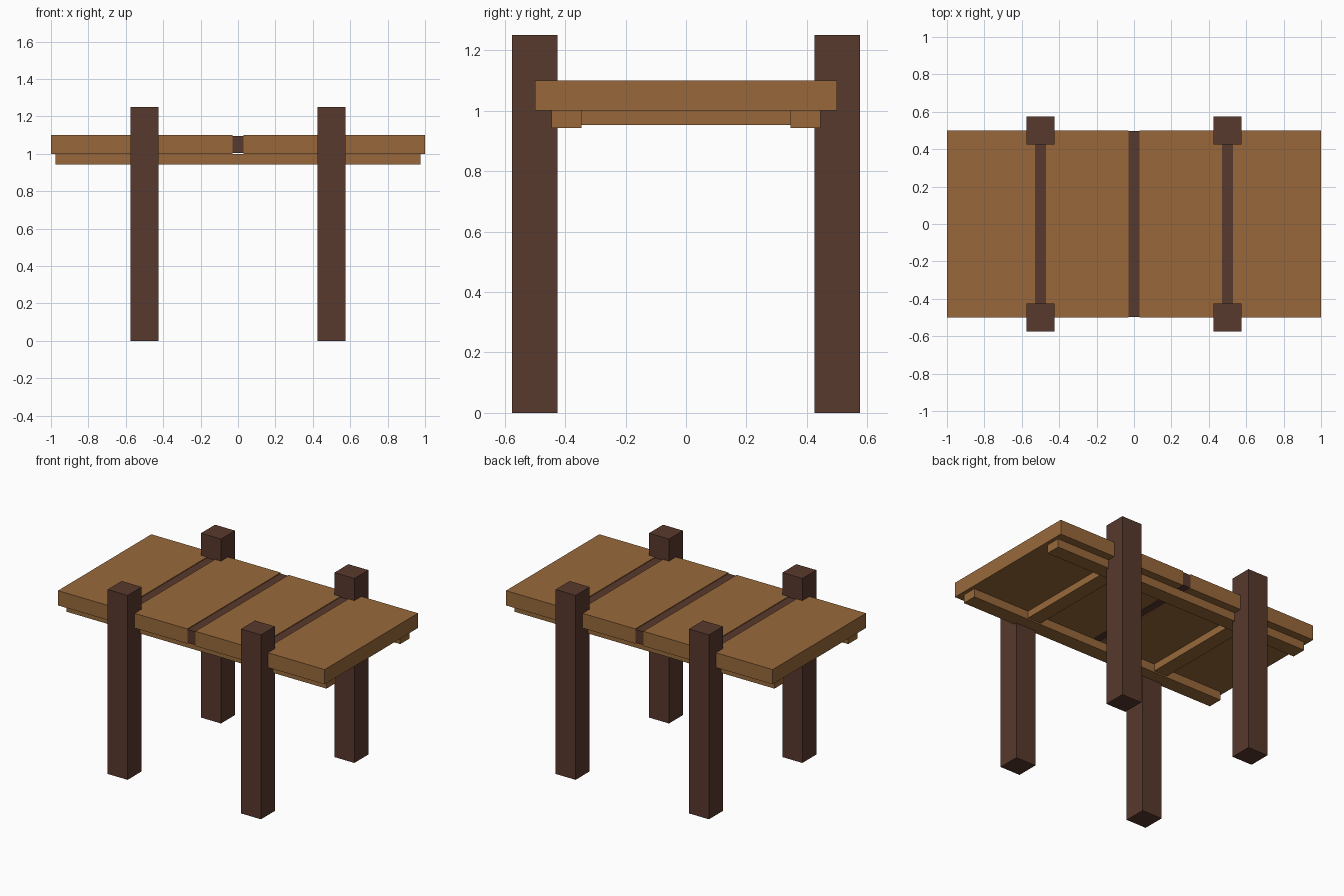
import bpy
import bmesh
from mathutils import Matrix, Vector

if "Cube" in bpy.data.objects:
    bpy.data.objects.remove(bpy.data.objects["Cube"])


def material(name, color):
    m = bpy.data.materials.new(name)
    m.diffuse_color = (*color, 1)
    m.use_nodes = True
    m.node_tree.nodes["Principled BSDF"].inputs["Base Color"].default_value = m.diffuse_color
    return m


WOOD = material("light wood", (0.314, 0.141, 0.043))
DARK = material("dark wood", (0.098, 0.041, 0.026))


def box(name, x, y, z, mat):
    """Box from (min, max) ranges on each axis."""
    size = Vector((x[1] - x[0], y[1] - y[0], z[1] - z[0]))
    centre = Vector((x[0] + x[1], y[0] + y[1], z[0] + z[1])) / 2
    bm = bmesh.new()
    bmesh.ops.create_cube(bm, size=1, matrix=Matrix.Diagonal((*size, 1)))
    mesh = bpy.data.meshes.new(name)
    bm.to_mesh(mesh)
    bm.free()
    mesh.materials.append(mat)
    ob = bpy.data.objects.new(name, mesh)
    ob.location = centre
    bpy.context.collection.objects.link(ob)


# Deck planks, separated by narrow gaps
for i, (a, b) in enumerate([(-1, -0.53), (-0.47, -0.03), (0.03, 0.47), (0.53, 1)]):
    box(f"deck_plank_{i + 1}", (a, b), (-0.5, 0.5), (1.0, 1.1), WOOD)

# Dark strips filling the gaps, slightly recessed
for name, x in (("left", -0.5), ("middle", 0), ("right", 0.5)):
    box(f"{name}_strip", (x - 0.03, x + 0.03), (-0.497, 0.497), (1.005, 1.095), DARK)

# Corner posts
for xn, x in (("left", -0.5), ("right", 0.5)):
    for yn, y in (("front", -0.5), ("back", 0.5)):
        box(f"{yn}_{xn}_post", (x - 0.075, x + 0.075), (y - 0.075, y + 0.075), (0, 1.25), DARK)

# Long beams under the deck
for name, y in (("front", -0.395), ("back", 0.395)):
    box(f"{name}_beam", (-0.975, 0.975), (y - 0.05, y + 0.05), (0.943, 1.0), WOOD)

# Cross beams joining the long beams
for name, x in (("left", -0.5), ("right", 0.5)):
    box(f"{name}_cross_beam", (x - 0.05, x + 0.05), (-0.35, 0.35), (0.952, 1.0), WOOD)
